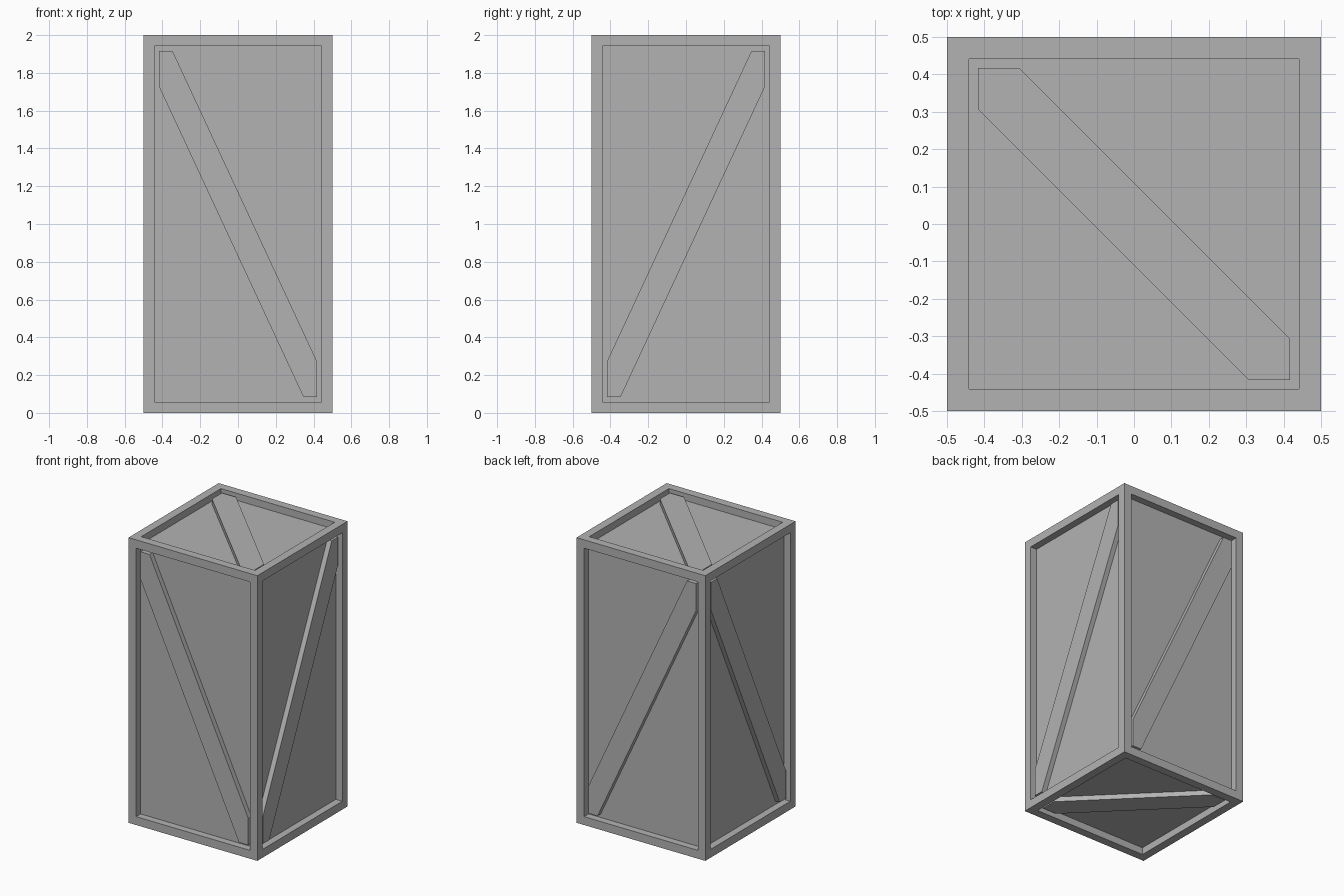
import bpy, bmesh
from mathutils import Vector

if "Cube" in bpy.data.objects:
    bpy.data.objects.remove(bpy.data.objects["Cube"])

FRAME = 0.083      # width of the border frame
RECESS = 0.05      # depth of the sunken panels
BRACE_DROP = 0.015 # brace face sits slightly below the frame face
HALF = Vector((0.5, 0.5, 1.0))
CENTRE = Vector((0, 0, 1))

grey = bpy.data.materials.new("plain grey")
grey.diffuse_color = (0.45, 0.45, 0.45, 1)
grey.use_nodes = True
grey.node_tree.nodes["Principled BSDF"].inputs["Base Color"].default_value = grey.diffuse_color


def add_object(name, bm):
    bmesh.ops.recalc_face_normals(bm, faces=bm.faces[:])
    mesh = bpy.data.meshes.new(name)
    bm.to_mesh(mesh)
    bm.free()
    mesh.materials.append(grey)
    obj = bpy.data.objects.new(name, mesh)
    bpy.context.collection.objects.link(obj)
    return obj


# Crate body: a tall box with every side inset and sunk to leave a frame
bm = bmesh.new()
bmesh.ops.create_cube(bm, size=2)
for v in bm.verts:
    v.co = Vector(a * b for a, b in zip(v.co, HALF)) + CENTRE
for face in bm.faces[:]:
    inward = face.normal * -RECESS
    bmesh.ops.inset_individual(bm, faces=[face], thickness=FRAME)
    walls = bmesh.ops.extrude_discrete_faces(bm, faces=[face])
    for v in walls["faces"][0].verts:
        v.co += inward
add_object("crate_body", bm)


# Diagonal brace: a six-sided plank filling two opposite panel corners
def brace(name, u, v, w, half_u, half_v, cut_u, cut_v, depth):
    a, b = half_u - FRAME, half_v - FRAME
    outline = [(-a, b), (-a + cut_u, b), (a, -b + cut_v),
               (a, -b), (a - cut_u, -b), (-a, b - cut_v)]
    bm = bmesh.new()
    base = depth - RECESS
    verts = [bm.verts.new(CENTRE + u * p + v * q + w * base) for p, q in outline]
    face = bm.faces.new(verts)
    top = bmesh.ops.extrude_face_region(bm, geom=[face])
    for e in top["geom"]:
        if isinstance(e, bmesh.types.BMVert):
            e.co += w * (RECESS - BRACE_DROP)
    add_object(name, bm)


X, Y, Z = Vector((1, 0, 0)), Vector((0, 1, 0)), Vector((0, 0, 1))
for sign, names in ((1, ("back", "right", "top")), (-1, ("front", "left", "bottom"))):
    brace(names[0] + "_brace", X, Z, Y * sign, 0.5, 1.0, 0.07, 0.192, 0.5)
    brace(names[1] + "_brace", -Y, Z, X * sign, 0.5, 1.0, 0.07, 0.192, 0.5)
    brace(names[2] + "_brace", X, Y, Z * sign, 0.5, 0.5, 0.11, 0.11, 1.0)
